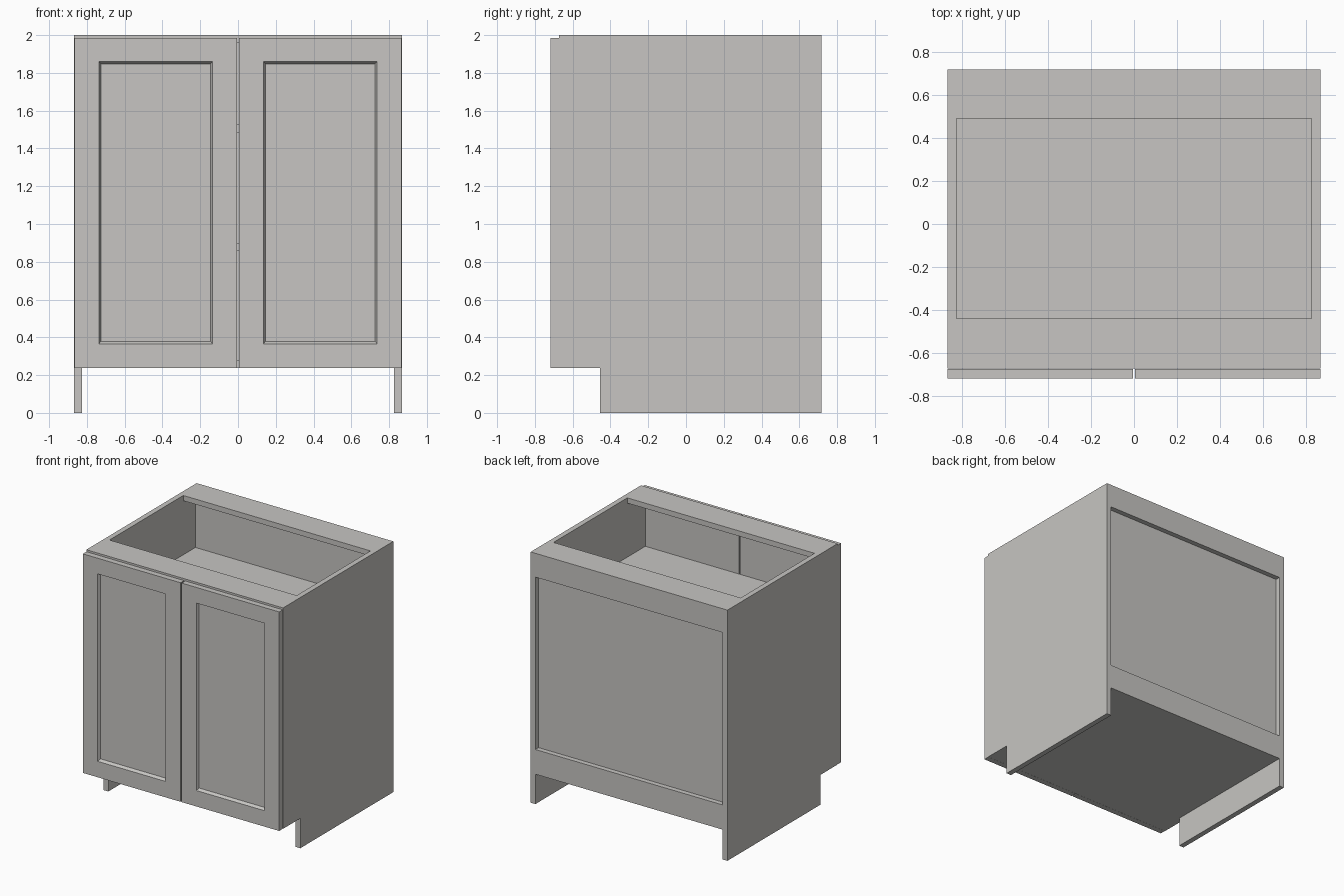
import bpy
import bmesh

if "Cube" in bpy.data.objects:
    bpy.data.objects.remove(bpy.data.objects["Cube"])

paint = bpy.data.materials.new("warm_grey_paint")
paint.diffuse_color = (0.57, 0.56, 0.54, 1)
paint.use_nodes = True
paint.node_tree.nodes["Principled BSDF"].inputs["Base Color"].default_value = paint.diffuse_color

# Main dimensions
HALF_W, BOARD = 0.868, 0.042
INNER = HALF_W - BOARD
FRONT, BACK, TOP = -0.672, 0.718, 2.0
BASE = 0.238                      # underside of floor and doors
PANEL_BACK, PANEL_FRONT = BACK - 0.04, BACK - 0.075


def finish(name, bm):
    bmesh.ops.recalc_face_normals(bm, faces=bm.faces)
    mesh = bpy.data.meshes.new(name)
    bm.to_mesh(mesh)
    bm.free()
    mesh.materials.append(paint)
    obj = bpy.data.objects.new(name, mesh)
    bpy.context.collection.objects.link(obj)
    return obj


def board(name, x, y, z):
    """Rectangular board given by its (min, max) extents."""
    bm = bmesh.new()
    bmesh.ops.create_cube(bm, size=1)
    for v in bm.verts:
        v.co = [r[0] if c < 0 else r[1] for c, r in zip(v.co, (x, y, z))]
    return finish(name, bm)


def side_panel(name, x0, x1):
    """Side board with a toe-kick notch at the lower front."""
    profile = [(-0.455, 0), (BACK, 0), (BACK, TOP), (FRONT, TOP),
               (FRONT, BASE), (-0.455, BASE)]
    bm = bmesh.new()
    face = bm.faces.new([bm.verts.new((x0, y, z)) for y, z in profile])
    ext = bmesh.ops.extrude_face_region(bm, geom=[face])
    for v in ext["geom"]:
        if isinstance(v, bmesh.types.BMVert):
            v.co.x = x1
    return finish(name, bm)


def door(name, s):
    """Shaker door: rings of the front face step in to a recessed panel."""
    y0 = -0.718
    rings = [  # x near, x far, z low, z high, y
        (0.005, 0.866, BASE, 1.985, FRONT - 0.001),
        (0.005, 0.866, BASE, 1.985, y0),
        (0.135, 0.737, 0.365, 1.86, y0),
        (0.145, 0.726, 0.379, 1.848, y0 + 0.022),
    ]
    bm = bmesh.new()
    loops = [[bm.verts.new((s * x, y, z)) for x, z in
              ((a, lo), (b, lo), (b, hi), (a, hi))]
             for a, b, lo, hi, y in rings]
    for p, q in zip(loops, loops[1:]):
        for i in range(4):
            j = (i + 1) % 4
            bm.faces.new((p[i], p[j], q[j], q[i]))
    bm.faces.new(loops[0])
    bm.faces.new(loops[-1])
    return finish(name, bm)


# Mirrored sides and doors
for label, s in (("left", -1), ("right", 1)):
    side_panel(label + "_side", s * HALF_W, s * INNER)
    door(label + "_door", s)

span = (-INNER, INNER)

# Floor and shelves
board("floor", span, (FRONT, PANEL_BACK), (BASE, BASE + BOARD))
board("lower_shelf", span, (FRONT + 0.005, PANEL_FRONT), (0.858, 0.9))
board("upper_shelf", span, (FRONT + 0.005, PANEL_FRONT), (1.485, 1.527))

# Top stretchers
board("front_stretcher", span, (FRONT, -0.44), (TOP - BOARD, TOP))
board("back_stretcher", span, (0.49, BACK), (TOP - BOARD, TOP))

# Back panel and its outer rails
board("back_panel", span, (PANEL_FRONT, PANEL_BACK),
      (BASE + BOARD, TOP - BOARD))
board("top_back_rail", span, (PANEL_BACK, BACK), (1.81, TOP - BOARD))
board("bottom_back_rail", span, (PANEL_BACK, BACK), (BASE, 0.435))
